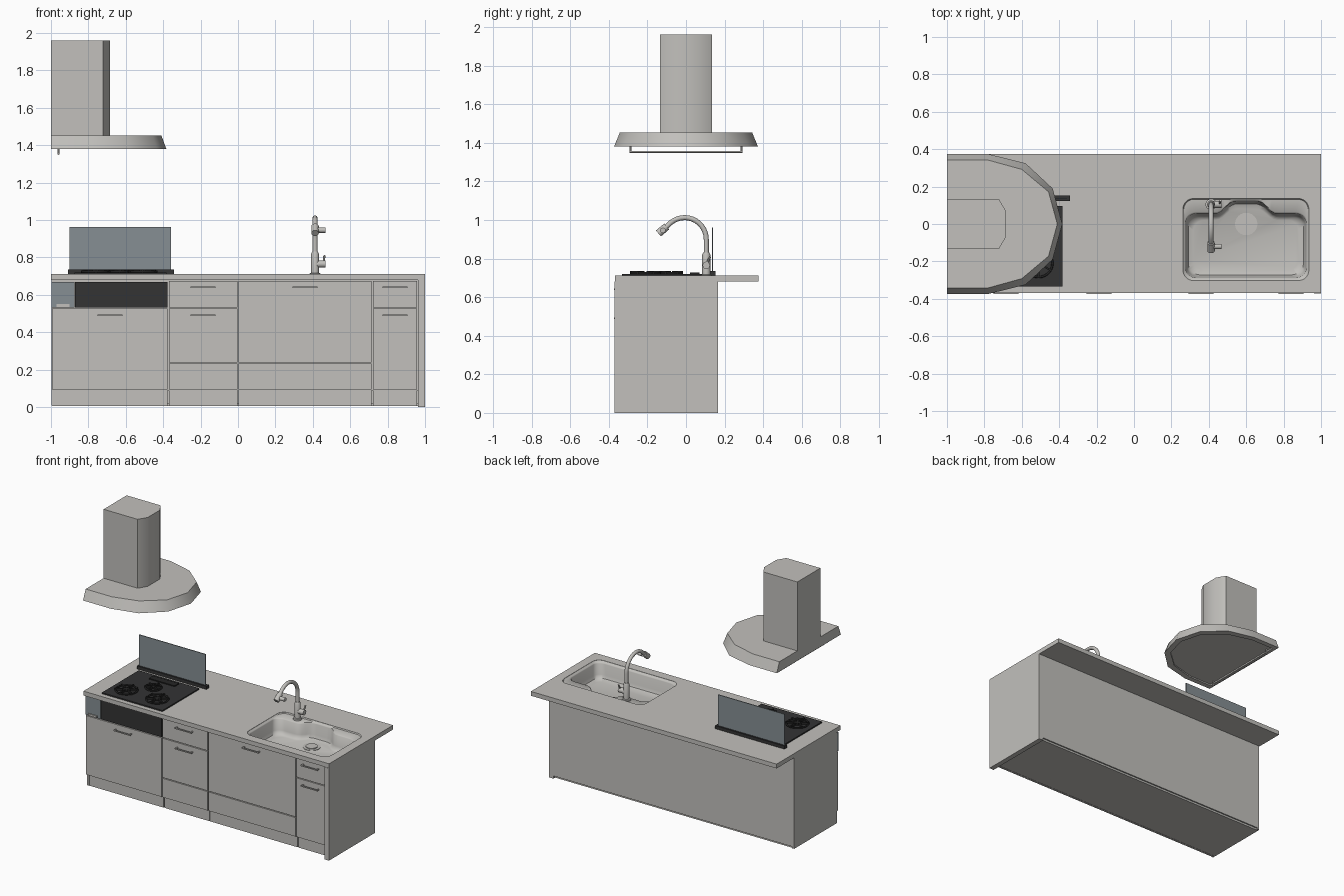
import bpy, bmesh, math
from mathutils import Vector

if "Cube" in bpy.data.objects:
    bpy.data.objects.remove(bpy.data.objects["Cube"])


def material(name, rgb):
    m = bpy.data.materials.new(name)
    m.diffuse_color = (*rgb, 1)
    m.use_nodes = True
    m.node_tree.nodes["Principled BSDF"].inputs["Base Color"].default_value = m.diffuse_color
    return m


GREY = material("warm_grey", (0.54, 0.53, 0.505))
BLACK = material("black_enamel", (0.033, 0.033, 0.034))
IRON = material("burner_black", (0.018, 0.018, 0.018))
GLASS = material("smoked_glass", (0.24, 0.275, 0.295))


def finish(name, bm, mat, smooth=None):
    bmesh.ops.recalc_face_normals(bm, faces=bm.faces)
    me = bpy.data.meshes.new(name)
    bm.to_mesh(me)
    bm.free()
    ob = bpy.data.objects.new(name, me)
    bpy.context.collection.objects.link(ob)
    me.materials.append(mat)
    if smooth:
        bpy.ops.object.select_all(action='DESELECT')
        bpy.context.view_layer.objects.active = ob
        ob.select_set(True)
        bpy.ops.object.shade_smooth_by_angle(angle=math.radians(smooth))
    return ob


def box(name, x, y, z, mat=GREY):
    bm = bmesh.new()
    bmesh.ops.create_cube(bm, size=1)
    for v in bm.verts:
        v.co = [r[0] + (c + 0.5) * (r[1] - r[0]) for c, r in zip(v.co, (x, y, z))]
    return finish(name, bm, mat)


def loft(name, rings, mat=GREY, caps=(True, True), smooth=None):
    bm = bmesh.new()
    loops = [[bm.verts.new(p) for p in r] for r in rings]
    n = len(loops[0])
    for a, b in zip(loops, loops[1:]):
        for i in range(n):
            j = (i + 1) % n
            bm.faces.new((a[i], a[j], b[j], b[i]))
    if caps[0]:
        bm.faces.new(loops[0])
    if caps[1]:
        bm.faces.new(loops[-1])
    return finish(name, bm, mat, smooth)


def tube(name, path, radii, mat=GREY, n=16):
    """Round section swept along a path, one radius per point."""
    path = [Vector(p) for p in path]
    rings = []
    for i, p in enumerate(path):
        d = (path[min(i + 1, len(path) - 1)] - path[max(i - 1, 0)]).normalized()
        u = d.orthogonal().normalized() if abs(d.x) > 0.9 else Vector((1, 0, 0))
        w = d.cross(u).normalized()
        rings.append([p + radii[i] * (math.cos(t) * u + math.sin(t) * w)
                      for t in (2 * math.pi * k / n for k in range(n))])
    return loft(name, rings, mat, smooth=40)


def rod(name, p, q, r, mat=GREY, n=16):
    return tube(name, [p, q], [r, r], mat, n)


# Cabinet carcass, built from panels so the basin can hang inside
box("left_panel", (-0.997, -0.98), (-0.333, 0.166), (0.008, 0.68))
box("right_end_panel", (0.963, 1.0), (-0.371, 0.166), (0, 0.68))
box("back_panel", (-0.997, 0.963), (0.15, 0.166), (0.02, 0.68))
box("back_plinth", (-0.99, 0.963), (0.135, 0.156), (0.006, 0.02))
box("floor_panel", (-0.99, 0.963), (-0.31, 0.15), (0.006, 0.02))
box("front_frame", (-0.995, 0.963), (-0.333, -0.322), (0.09, 0.68))

# Drawer and door fronts, plinths and bar handles per column
columns = [
    ("cooker", -0.997, -0.373, [0.09, 0.53], [0.49]),
    ("drawer", -0.373, 0.0, [0.09, 0.235, 0.53, 0.678], [0.64, 0.49]),
    ("sink", 0.0, 0.718, [0.09, 0.235, 0.678], [0.64]),
    ("narrow", 0.718, 0.961, [0.09, 0.53, 0.678], [0.64, 0.49]),
]
g = 0.003
for name, x0, x1, zs, handles in columns:
    for i, (a, b) in enumerate(zip(zs, zs[1:])):
        box(f"{name}_front_{i}", (x0 + g, x1 - g), (-0.35, -0.333), (a + g, b - g))
    box(f"{name}_plinth", (x0 + g, x1 - g), (-0.328, -0.312), (0.006, 0.09))
    c = (x0 + x1) / 2
    for i, z in enumerate(handles):
        box(f"{name}_handle_{i}", (c - 0.067, c + 0.067), (-0.374, -0.367), (z - 0.004, z + 0.004))
        for s in (-1, 1):
            px = c + s * 0.062
            box(f"{name}_handle_post_{i}", (px - 0.004, px + 0.004), (-0.37, -0.35), (z - 0.004, z + 0.004))

# Oven front under the hob
box("oven_panel", (-0.872, -0.377), (-0.35, -0.333), (0.533, 0.67), BLACK)
box("oven_window", (-0.997, -0.874), (-0.35, -0.333), (0.533, 0.67), GLASS)
box("oven_knob", (-0.97, -0.9), (-0.358, -0.35), (0.536, 0.55))

# Sink outline: rounded rectangle whose back edge can step forward beside a bay
SX0, SX1, SY0, SY1 = 0.262, 0.935, -0.302, 0.136


def sink_ring(z, inset, corner, ledge):
    x0, x1, y0, y1 = SX0 + inset, SX1 - inset, SY0 + inset, SY1 - inset
    pts = []
    for cx, cy, a0 in ((x1 - corner, y0 + corner, -90), (x1 - corner, y1 - corner, 0),
                       (x0 + corner, y1 - corner, 90), (x0 + corner, y0 + corner, 180)):
        for k in range(9):
            t = math.radians(a0 + k * 90 / 8)
            pts.append((cx + corner * math.cos(t), cy + corner * math.sin(t)))
        if a0 == 0:
            xa, xb = x1 - corner, x0 + corner
            pts += [(xa + (xb - xa) * k / 24, y1) for k in range(1, 24)]
    out = []
    for x, y in pts:
        s = min(max((abs(x - 0.6) - 0.06) / 0.1, 0), 1)
        s = s * s * (3 - 2 * s)
        f = max(0, (y - y0) / (y1 - y0))
        out.append((x, y - ledge * s * f, z))
    return out


# Counter with the sink hole cut out
counter = box("countertop", (-1, 1), (-0.369, 0.375), (0.68, 0.712))
cutter = loft("sink_cutter", [sink_ring(0.6, 0, 0.055, 0), sink_ring(0.8, 0, 0.055, 0)])
cutter.hide_render = True
mod = counter.modifiers.new("sink_hole", 'BOOLEAN')
mod.operation = 'DIFFERENCE'
mod.solver = 'EXACT'
mod.object = cutter
bpy.context.view_layer.objects.active = counter
bpy.ops.object.modifier_apply(modifier="sink_hole")
bpy.data.objects.remove(cutter, do_unlink=True)

# Sink basin with corner ledges, and its drain
loft("sink_basin", [
    sink_ring(0.711, 0.0, 0.055, 0), sink_ring(0.704, 0.004, 0.055, 0),
    sink_ring(0.702, 0.01, 0.06, 0.062), sink_ring(0.695, 0.014, 0.06, 0.066),
    sink_ring(0.62, 0.02, 0.065, 0.068), sink_ring(0.597, 0.03, 0.065, 0.068),
    sink_ring(0.588, 0.055, 0.065, 0.06)], caps=(False, True), smooth=45)
rod("drain_flange", (0.6, 0, 0.587), (0.6, 0, 0.591), 0.06, n=24)
rod("drain_cap", (0.6, 0, 0.59), (0.6, 0, 0.596), 0.04, n=24)

# Gooseneck tap
FX, FY = 0.412, 0.105
tube("tap_base", [(FX, FY, 0.7), (FX, FY, 0.715), (FX, FY, 0.717), (FX, FY, 0.82), (FX, FY, 0.832)],
     [0.03, 0.03, 0.021, 0.021, 0.015])
path = [(FX, FY, 0.82)]
for k in range(15):
    t = math.radians(k * 10)
    path.append((FX, -0.007 + 0.112 * math.cos(t), 0.9 + 0.112 * math.sin(t)))
path.append((FX, -0.115, 0.953))
tube("tap_spout", path, [0.013] * len(path))
rod("tap_head", (FX, -0.1, 0.966), (FX, -0.143, 0.93), 0.02)
rod("tap_head_switch", (FX, -0.12, 0.946), (FX + 0.057, -0.12, 0.946), 0.014)
rod("tap_lever_hub", (FX, FY, 0.765), (FX + 0.057, FY, 0.765), 0.019)
rod("tap_lever", (FX + 0.045, FY, 0.765), (FX + 0.05, FY + 0.02, 0.81), 0.006, n=8)

# Hob, rear vent and three burners
box("hob_plate", (-0.875, -0.382), (-0.333, 0.095), (0.71, 0.721), BLACK)
box("hob_vent", (-0.74, -0.53), (0.02, 0.07), (0.72, 0.728), IRON)
for i, (x, y, r) in enumerate(((-0.76, -0.21, 0.08), (-0.51, -0.21, 0.08), (-0.635, -0.075, 0.06))):
    rod(f"burner_cap_{i}", (x, y, 0.72), (x, y, 0.731), r * 0.36, IRON, 20)
    bpy.ops.mesh.primitive_torus_add(location=(x, y, 0.725), major_radius=r - 0.006,
                                     minor_radius=0.006, major_segments=28, minor_segments=8)
    ring = bpy.context.object
    ring.name = f"burner_ring_{i}"
    ring.data.materials.append(IRON)
    bpy.ops.object.shade_smooth()
    for k in range(6):
        bar = box(f"burner_grate_{i}_{k}", (r * 0.25, r), (-0.005, 0.005), (0.721, 0.736), IRON)
        bar.location = (x, y, 0)
        bar.rotation_euler.z = math.radians(60 * k + 30)

# Glass splash screen on its rail
box("screen_rail", (-0.908, -0.343), (0.122, 0.152), (0.71, 0.735), BLACK)
box("splash_screen", (-0.9, -0.357), (0.134, 0.14), (0.73, 0.962), GLASS)


# Extractor hood: faceted canopy, recessed underside, chimney and rail
def mirrored(half, z):
    return [(x, y, z) for x, y in half] + [(x, -y, z) for x, y in reversed(half) if y > 0]


low = [(-1, 0.373), (-0.775, 0.373), (-0.58, 0.325), (-0.435, 0.19), (-0.383, 0)]
top = [(-1, 0.343), (-0.785, 0.343), (-0.6, 0.292), (-0.457, 0.172), (-0.41, 0)]
inner = [(-0.975, 0.335), (-0.79, 0.335), (-0.605, 0.285), (-0.47, 0.165), (-0.425, 0)]
loft("hood_canopy", [mirrored(inner, 1.39), mirrored(inner, 1.38), mirrored(low, 1.38),
                     mirrored(top, 1.453)], smooth=35)
stack = [(-1, 0.134), (-0.723, 0.134), (-0.685, 0.07)]
loft("hood_chimney", [mirrored(stack, 1.45), mirrored(stack, 1.96)], smooth=40)
rod("hood_rail", (-0.96, -0.292, 1.353), (-0.96, 0.292, 1.353), 0.005, n=10)
for s in (-1, 1):
    rod("hood_rail_post", (-0.96, s * 0.288, 1.352), (-0.96, s * 0.288, 1.392), 0.005, n=10)
